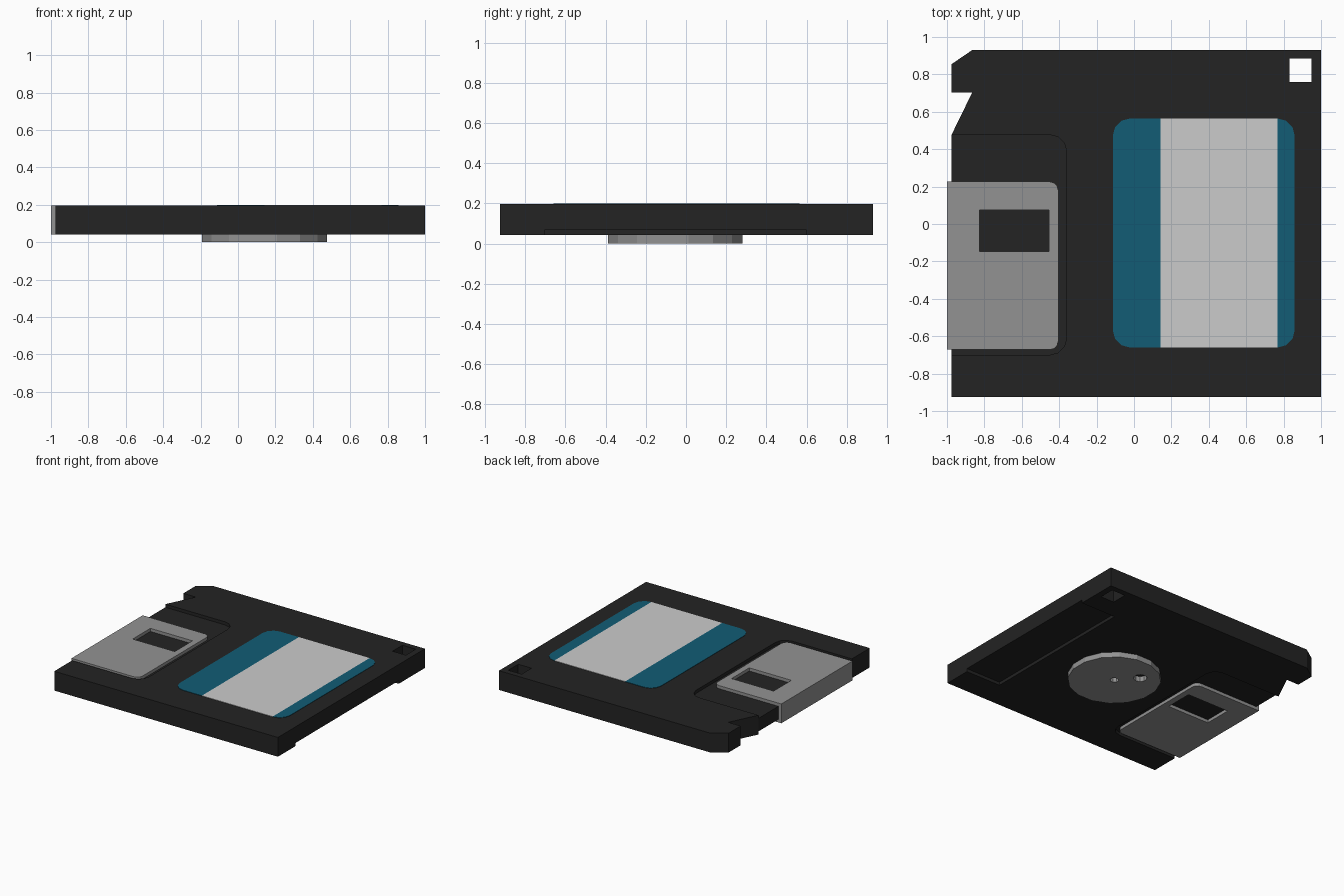
import bpy, bmesh, math

if "Cube" in bpy.data.objects:
    bpy.data.objects.remove(bpy.data.objects["Cube"])

def material(name, rgb):
    m = bpy.data.materials.new(name)
    m.diffuse_color = (*rgb, 1)
    m.use_nodes = True
    m.node_tree.nodes["Principled BSDF"].inputs["Base Color"].default_value = m.diffuse_color
    return m

BLACK = material("black_plastic", (0.017, 0.017, 0.017))
METAL = material("grey_metal", (0.29, 0.29, 0.29))
PAPER = material("pale_label", (0.6, 0.6, 0.6))
TEAL = material("teal_label", (0.006, 0.108, 0.178))

BOTTOM, TOP, DEPTH = 0.042, 0.196, 0.025

def prism(name, pts, z0, z1, mat=None):
    """Extrude a counter-clockwise outline from z0 to z1."""
    bm = bmesh.new()
    face = bm.faces.new([bm.verts.new((x, y, z0)) for x, y in pts])
    ext = bmesh.ops.extrude_face_region(bm, geom=[face])
    for v in ext["geom"]:
        if isinstance(v, bmesh.types.BMVert):
            v.co.z = z1
    bmesh.ops.recalc_face_normals(bm, faces=bm.faces)
    me = bpy.data.meshes.new(name)
    bm.to_mesh(me)
    bm.free()
    ob = bpy.data.objects.new(name, me)
    bpy.context.collection.objects.link(ob)
    if mat:
        me.materials.append(mat)
    return ob

def rounded(x0, x1, y0, y1, left=0, right=0, seg=3):
    """Rectangle outline with separate left and right corner radii."""
    pts = []
    for sx, sy, start in ((-1, -1, 180), (1, -1, 270), (1, 1, 0), (-1, 1, 90)):
        r = left if sx < 0 else right
        cx = x0 + r if sx < 0 else x1 - r
        cy = y0 + r if sy < 0 else y1 - r
        for i in range(seg + 1 if r else 1):
            a = math.radians(start + 90 * i / seg)
            pts.append((cx + r * math.cos(a), cy + r * math.sin(a)))
    return pts

def circle(cx, cy, r, n):
    return [(cx + r * math.cos((i + 0.5) * math.tau / n),
             cy + r * math.sin((i + 0.5) * math.tau / n)) for i in range(n)]

def cut(ob, pts, z0, z1):
    cutter = prism("cutter", pts, z0, z1)
    cutter.hide_render = True
    mod = ob.modifiers.new("cut", 'BOOLEAN')
    mod.operation, mod.solver, mod.object = 'DIFFERENCE', 'EXACT', cutter
    bpy.context.view_layer.objects.active = ob
    bpy.ops.object.modifier_apply(modifier=mod.name)
    bpy.data.objects.remove(cutter)

# Case: chamfered corner and triangular side notch
case = prism("case", [(-0.975, -0.925), (1, -0.925), (1, 0.93), (-0.865, 0.93),
                      (-0.975, 0.855), (-0.975, 0.703), (-0.865, 0.703),
                      (-0.975, 0.478)], BOTTOM, TOP, BLACK)
# Shutter recesses on both faces, write-protect hole, label recess underneath
recess = rounded(-1.1, -0.36, -0.70, 0.477, right=0.09)
cut(case, recess, TOP - DEPTH, TOP + 0.1)
cut(case, recess, BOTTOM - 0.1, BOTTOM + DEPTH)
cut(case, rounded(0.832, 0.95, 0.76, 0.885), -0.1, 0.4)
cut(case, rounded(0.69, 1.1, -0.705, 0.60), BOTTOM - 0.1, BOTTOM + DEPTH)

# Sliding shutter: folded sheet wrapping the left edge, with a window
shutter = prism("shutter", rounded(-1, -0.405, -0.672, 0.226, right=0.045),
                BOTTOM, TOP, METAL)
cut(shutter, rounded(-0.975, 0, -1, 1), BOTTOM + DEPTH, TOP - DEPTH)
cut(shutter, rounded(-0.827, -0.455, -0.148, 0.076), -0.1, 0.4)

# Drive hub with centre hole and offset drive hole
hub = prism("hub", circle(0.142, -0.054, 0.341, 16), 0, BOTTOM, METAL)
cut(hub, circle(0.142, -0.054, 0.032, 8), -0.1, 0.1)
cut(hub, circle(0.016, 0.09, 0.05, 10), -0.1, 0.1)

# Label: pale centre between two teal bands
Y0, Y1, LZ = -0.66, 0.564, TOP + 0.003
prism("label_centre", rounded(0.143, 0.768, Y0, Y1), TOP - 0.002, LZ, PAPER)
prism("label_left_band", rounded(-0.113, 0.143, Y0, Y1, left=0.09), TOP - 0.002, LZ, TEAL)
prism("label_right_band", rounded(0.768, 0.859, Y0, Y1, right=0.09), TOP - 0.002, LZ, TEAL)
